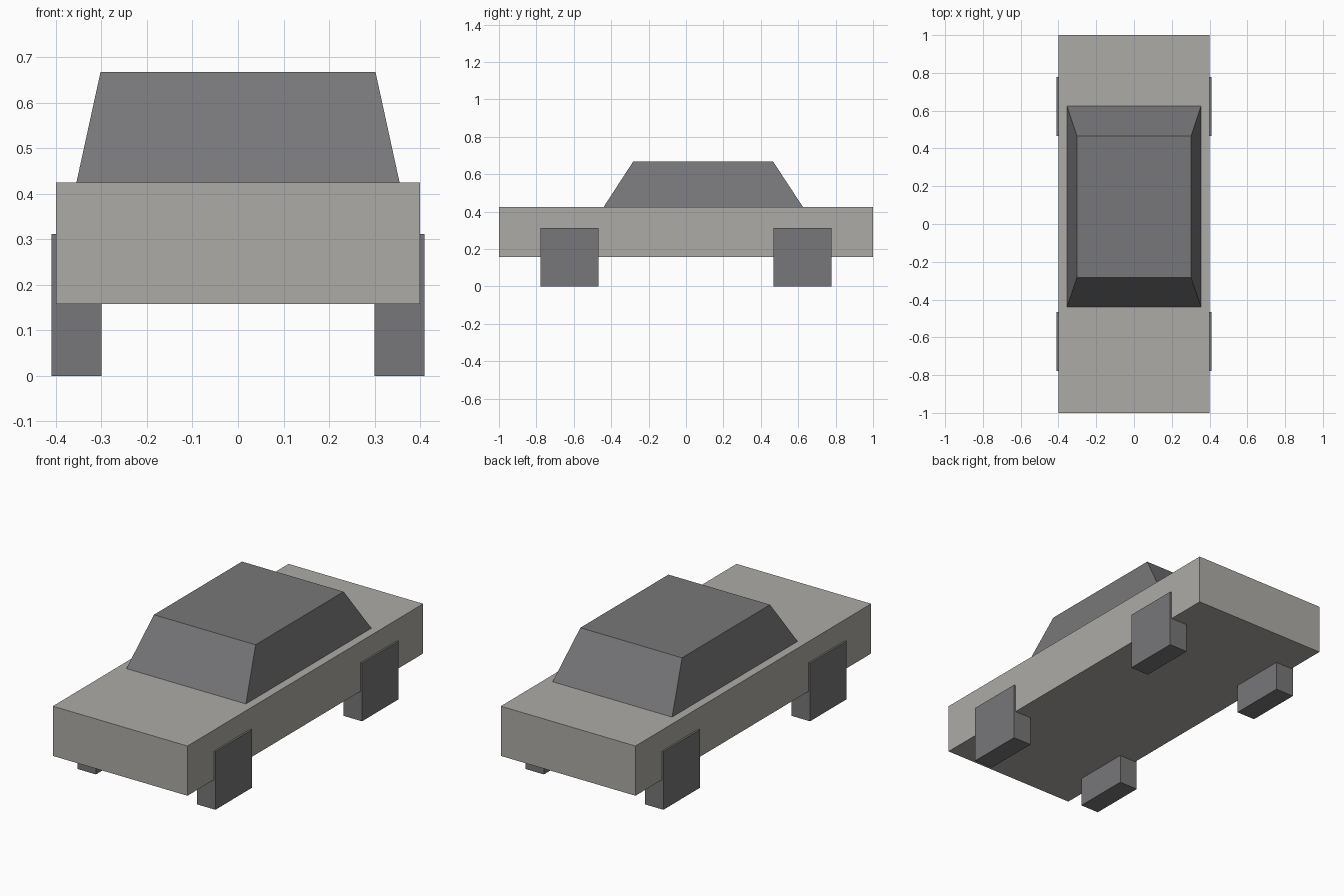
import bpy, bmesh

if "Cube" in bpy.data.objects:
    bpy.data.objects.remove(bpy.data.objects["Cube"])


def material(name, rgb):
    m = bpy.data.materials.new(name)
    m.diffuse_color = (*rgb, 1)
    m.use_nodes = True
    m.node_tree.nodes["Principled BSDF"].inputs["Base Color"].default_value = m.diffuse_color
    return m


def block(name, bottom, top, z0, z1, mat):
    """Six-sided block between two (x0, x1, y0, y1) rectangles."""
    bm = bmesh.new()
    bmesh.ops.create_cube(bm, size=2)
    for v in bm.verts:
        x0, x1, y0, y1 = top if v.co.z > 0 else bottom
        v.co = (x1 if v.co.x > 0 else x0,
                y1 if v.co.y > 0 else y0,
                z1 if v.co.z > 0 else z0)
    mesh = bpy.data.meshes.new(name)
    bm.to_mesh(mesh)
    bm.free()
    mesh.materials.append(mat)
    obj = bpy.data.objects.new(name, mesh)
    bpy.context.collection.objects.link(obj)
    return obj


body_grey = material("warm light grey", (0.42, 0.41, 0.38))
dark_grey = material("dark grey", (0.185, 0.185, 0.192))

# Body slab
rect = (-0.4, 0.4, -1.0, 1.0)
block("body", rect, rect, 0.158, 0.425, body_grey)

# Tapered cabin
block("cabin", (-0.355, 0.355, -0.44, 0.625), (-0.302, 0.302, -0.282, 0.465),
      0.425, 0.668, dark_grey)

# Four square wheels
for side, sx in (("left", -1), ("right", 1)):
    for end, sy in (("front", -1), ("back", 1)):
        xs = sorted((sx * 0.30, sx * 0.41))
        ys = sorted((sy * 0.467, sy * 0.777))
        rect = (*xs, *ys)
        block(f"wheel_{end}_{side}", rect, rect, 0.0, 0.312, dark_grey)
